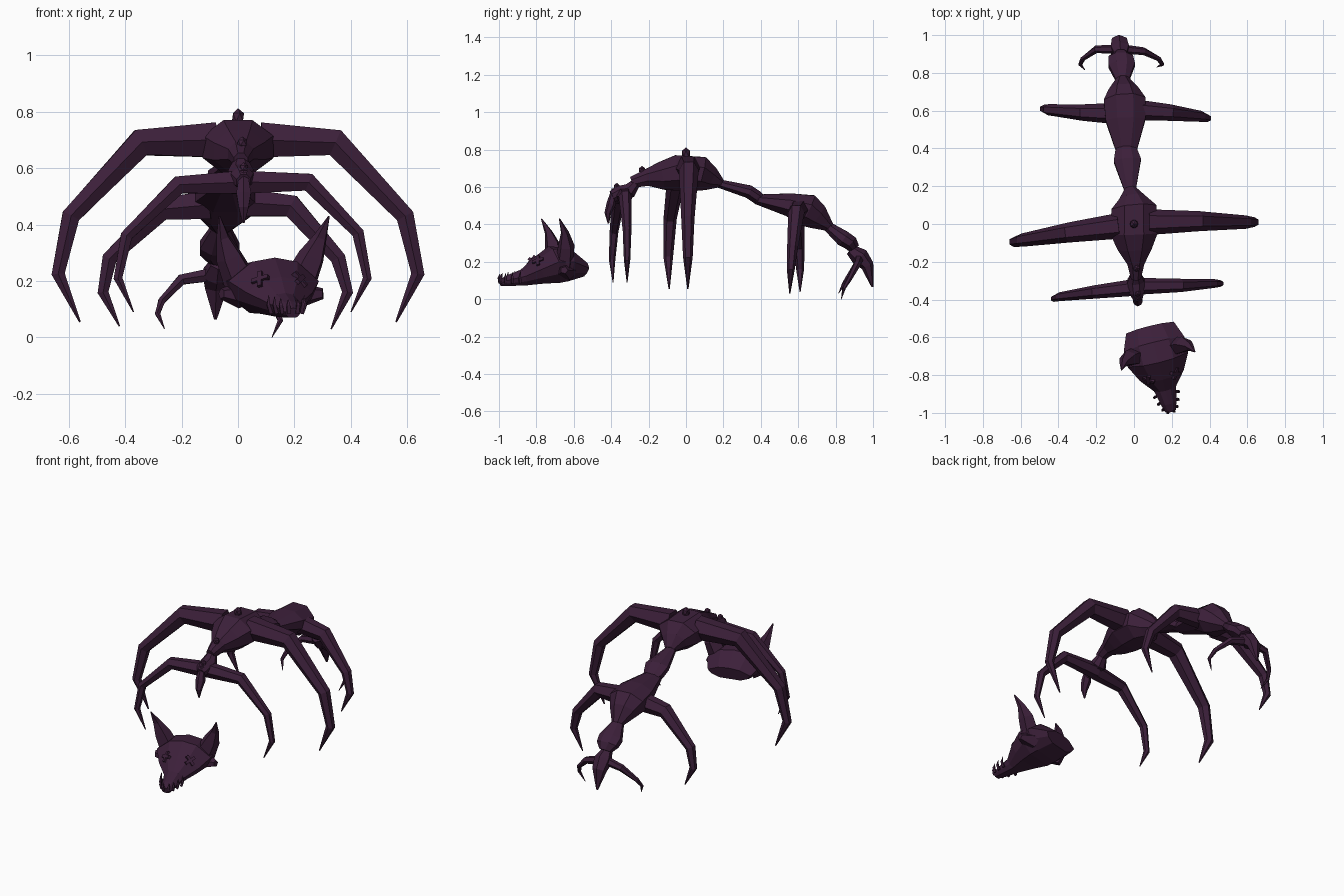
import bpy, bmesh, math
from mathutils import Vector, Matrix
from mathutils.bvhtree import BVHTree

mat = bpy.data.materials.new("dark_purple")
mat.diffuse_color = (0.045, 0.014, 0.042, 1)


def finish(name, bm):
    bmesh.ops.recalc_face_normals(bm, faces=bm.faces)
    me = bpy.data.meshes.new(name)
    bm.to_mesh(me)
    bm.free()
    ob = bpy.data.objects.new(name, me)
    me.materials.append(mat)
    bpy.context.collection.objects.link(ob)
    return ob


def ngon(n):
    return [(math.cos((i + .5) * math.tau / n), math.sin((i + .5) * math.tau / n)) for i in range(n)]


def tube(name, rows, ref, prof):
    """Loft rows of (x, y, z, half_width, half_height); ref is the width direction."""
    bm = bmesh.new()
    pts = [Vector(r[:3]) for r in rows]
    rings = []
    for i, r in enumerate(rows):
        t = Vector()
        if i:
            t += (pts[i] - pts[i - 1]).normalized()
        if i < len(pts) - 1:
            t += (pts[i + 1] - pts[i]).normalized()
        t.normalize()
        u = Vector(ref)
        u = (u - t * u.dot(t)).normalized()
        v = u.cross(t)
        rings.append([bm.verts.new(pts[i] + u * a * r[3] + v * b * r[4]) for a, b in prof])
    n = len(prof)
    for p, q in zip(rings, rings[1:]):
        for k in range(n):
            bm.faces.new((p[k], p[(k + 1) % n], q[(k + 1) % n], q[k]))
    bm.faces.new(rings[0])
    bm.faces.new(rings[-1][::-1])
    return finish(name, bm)


def bump(name, loc, r, h):
    bm = bmesh.new()
    bmesh.ops.create_icosphere(bm, subdivisions=1, radius=1)
    bm.transform(Matrix.Translation(loc) @ Matrix.Diagonal((r, r, h, 1)))
    finish(name, bm)


X, Y = (1, 0, 0), (0, 1, 0)
oct8 = [(a / .924, b / .924) for a, b in ngon(8)]
hex6 = ngon(6)

# Body segments
tube("thorax", [(.01, -.29, .625, .025, .03), (.01, -.21, .65, .045, .045), (.005, -.13, .66, .09, .075),
                (0, -.05, .675, .125, .095), (0, .08, .67, .12, .092), (-.01, .13, .645, .07, .065),
                (-.02, .19, .62, .028, .022)], X, oct8)
tube("waist", [(-.02, .17, .62, .028, .022), (-.035, .335, .575, .072, .035), (-.04, .38, .545, .06, .035),
               (-.04, .41, .53, .045, .025)], X, oct8)
tube("abdomen", [(-.04, .37, .535, .05, .025), (-.045, .55, .505, .105, .062), (-.05, .65, .475, .11, .088),
                 (-.055, .70, .44, .08, .07), (-.06, .77, .385, .032, .025)], X, oct8)
tube("tail_base", [(-.06, .75, .395, .03, .025), (-.065, .84, .325, .07, .043), (-.07, .88, .30, .065, .04),
                   (-.07, .90, .27, .035, .03)], X, oct8)
tube("tail_tip", [(-.07, .88, .265, .03, .03), (-.075, .93, .225, .055, .05), (-.078, .97, .18, .045, .035),
                  (-.08, .997, .065, .006, .005)], X, hex6)
tube("front_joint", [(.01, -.26, .63, .022, .022), (.01, -.30, .58, .045, .04), (.015, -.36, .565, .04, .04),
                     (.02, -.395, .55, .025, .03)], X, oct8)
tube("front_spike", [(.02, -.385, .59, .015, .012), (.02, -.40, .51, .03, .025), (.02, -.418, .46, .02, .018),
                     (.02, -.415, .405, .004, .004)], X, hex6)
bump("thorax_knob", (0, 0, .78), .024, .032)
bump("neck_knob", (.015, -.235, .69), .02, .022)
bump("front_knob", (.02, -.37, .6), .017, .022)


# Legs: centreline points, tapering from thick to a claw
def leg(name, pts, w, ref=Y):
    taper = (1, .78, .52, .38, .05)
    rows = [(*p, w * k, w * k * 1.05) for p, k in zip(pts, taper)]
    tube(name, rows, ref, [(b, a) for a, b in hex6])


leg("middle_leg_left", [(-.08, -.01, .70), (-.345, -.045, .69), (-.592, -.085, .43), (-.637, -.095, .225), (-.56, -.09, .055)], .068)
leg("middle_leg_right", [(.08, .01, .70), (.345, .015, .69), (.592, .01, .43), (.637, .01, .225), (.56, .01, .055)], .068)
leg("front_leg_left", [(.01, -.335, .55), (-.21, -.36, .54), (-.395, -.385, .36), (-.425, -.395, .21), (-.37, -.39, .09)], .045)
leg("front_leg_right", [(.01, -.33, .55), (.25, -.325, .55), (.425, -.315, .37), (.458, -.315, .21), (.4, -.315, .09)], .045)
leg("rear_leg_left", [(-.1, .585, .47), (-.27, .59, .455), (-.455, .605, .28), (-.478, .61, .16), (-.42, .61, .04)], .056)
leg("rear_leg_right", [(0, .605, .48), (.19, .59, .465), (.355, .57, .28), (.388, .56, .16), (.33, .555, .03)], .056)
leg("tail_leg_left", [(-.08, .925, .225), (-.2, .925, .205), (-.27, .875, .13), (-.285, .845, .085), (-.26, .815, .03)], .026)
leg("tail_leg_right", [(-.06, .925, .215), (.05, .915, .185), (.13, .875, .11), (.15, .845, .06), (.12, .83, .0)], .026)

# Separate horned head, turned towards +x
fwd, side = Vector((.24, -.97, 0)).normalized(), Vector((.97, .24, 0)).normalized()


def at(s, d, z):
    return Vector((.085, -.55, z)) + side * s + fwd * d


sections = [(.455, .028, .07, .105), (.41, .042, .07, .13), (.33, .06, .072, .16), (.255, .12, .078, .22),
            (.17, .165, .085, .285), (.09, .165, .095, .275), (.0, .13, .12, .20)]
head_prof = [(0, 1), (.5, .85), (1, .15), (.85, -.5), (.5, -1), (-.5, -1), (-.85, -.5), (-1, .15), (-.5, .85)]
head = tube("head", [(*at(0, d, (lo + hi) / 2), w, (hi - lo) / 2) for d, w, lo, hi in sections], side, head_prof)

# Ears, cheeks and teeth on both sides
for sg, tag in ((-1, "left"), (1, "right")):
    tube("ear_" + tag, [(*at(sg * .105, .13, .19), .05, .065), (*at(sg * .15, .13, .285), .045, .05),
                        (*at(sg * .178, .145, .355), .022, .025), (*at(sg * .2, .18, .43), .003, .003)],
         fwd, ngon(5))
    tube("cheek_" + tag, [(*at(sg * .10, .12, .15), .07, .05), (*at(sg * .185, .15, .155), .02, .02)], fwd, ngon(5))
    for i, d in enumerate((.36, .40, .435, .455)):
        s = sg * (.056, .046, .034, .015)[i]
        tube("tooth_%s_%d" % (tag, i + 1), [(*at(s, d, .085), .009, .009), (*at(s * 1.2, d + .005, .115), .008, .008),
                                            (*at(s * 1.15, d, .15 - .005 * i), .001, .001)], side, ngon(4))

# Cross-shaped eyes laid onto the head surface
bm = bmesh.new()
bm.from_mesh(head.data)
tree = BVHTree.FromBMesh(bm)
bm.free()
for sg, tag in ((-1, "left"), (1, "right")):
    hit, nor, _, _ = tree.ray_cast(at(sg * .072, .7, .205), -fwd)
    rot = nor.to_track_quat('Z', 'Y').to_matrix().to_4x4()
    bm = bmesh.new()
    for a in (20, 110):
        m = Matrix.Translation(hit) @ rot @ Matrix.Rotation(math.radians(a), 4, 'Z') @ Matrix.Diagonal((.065, .017, .018, 1))
        bmesh.ops.create_cube(bm, size=1, matrix=m)
    finish("eye_cross_" + tag, bm)
